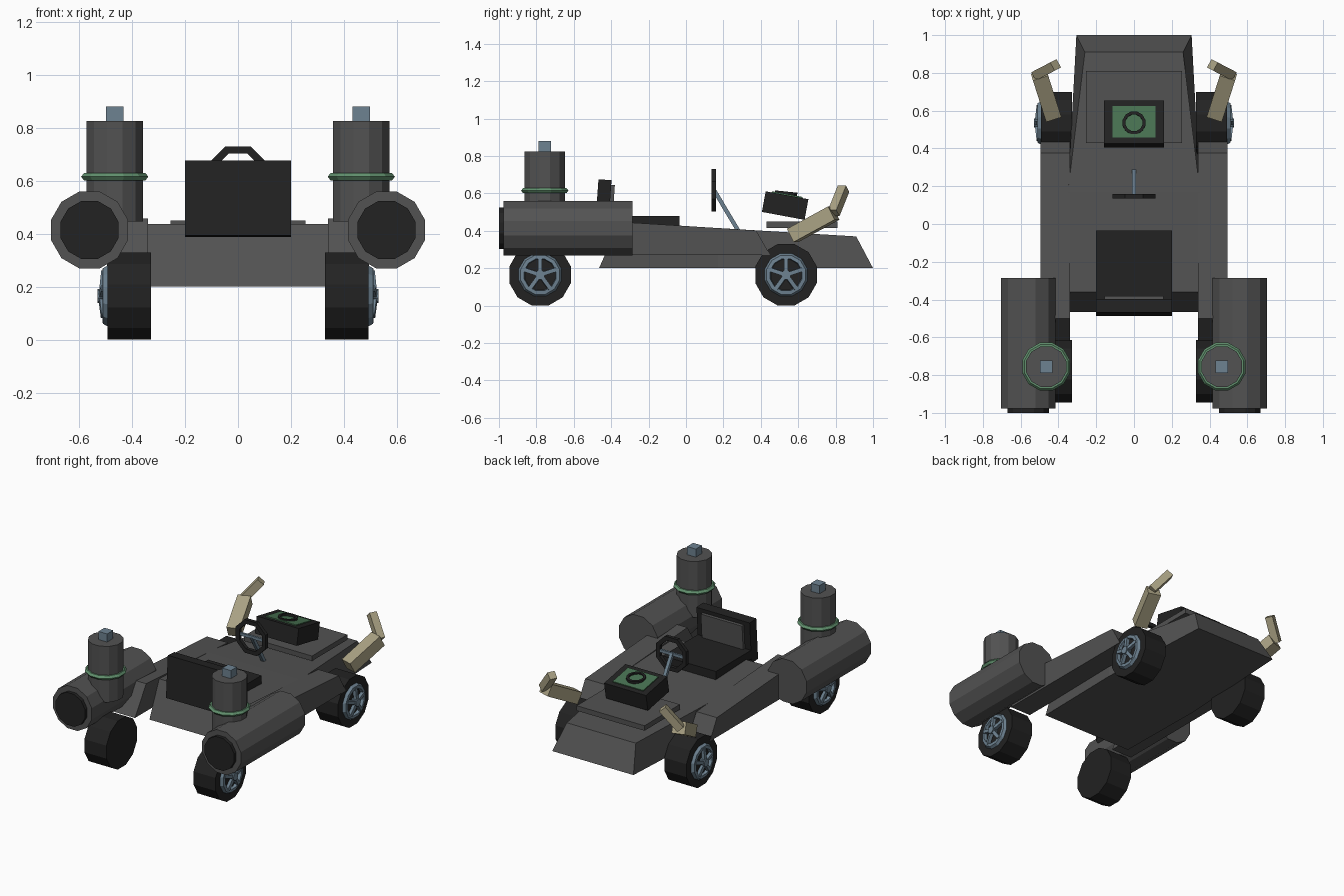
import bpy, bmesh, math
from mathutils import Vector, Matrix

if "Cube" in bpy.data.objects:
    bpy.data.objects.remove(bpy.data.objects["Cube"])


def mat(name, rgb):
    m = bpy.data.materials.new(name)
    m.diffuse_color = (*rgb, 1)
    m.use_nodes = True
    m.node_tree.nodes["Principled BSDF"].inputs["Base Color"].default_value = m.diffuse_color
    return m


GREY = mat("dark_grey", (0.085, 0.085, 0.085))
BLACK = mat("black", (0.016, 0.016, 0.016))
STEEL = mat("steel_blue", (0.155, 0.225, 0.285))
TAN = mat("tan_metal", (0.40, 0.36, 0.23))
GREEN = mat("green", (0.065, 0.17, 0.085))
LIGHT_GREEN = mat("light_green", (0.12, 0.28, 0.155))


def finish(name, bm, material):
    bmesh.ops.recalc_face_normals(bm, faces=bm.faces)
    me = bpy.data.meshes.new(name)
    bm.to_mesh(me)
    bm.free()
    me.materials.append(material)
    ob = bpy.data.objects.new(name, me)
    bpy.context.collection.objects.link(ob)
    return ob


def box(name, centre, size, material, tilt=0.0):
    bm = bmesh.new()
    m = (Matrix.Translation(centre) @ Matrix.Rotation(math.radians(tilt), 4, 'X')
         @ Matrix.Diagonal((*size, 1)))
    bmesh.ops.create_cube(bm, size=1, matrix=m)
    return finish(name, bm, material)


def beam(name, a, b, w, h, material):
    """Rectangular bar from point a to point b."""
    a, b = Vector(a), Vector(b)
    d = b - a
    bm = bmesh.new()
    m = (Matrix.Translation((a + b) / 2) @ d.to_track_quat('Z', 'Y').to_matrix().to_4x4()
         @ Matrix.Diagonal((w, h, d.length, 1)))
    bmesh.ops.create_cube(bm, size=1, matrix=m)
    return finish(name, bm, material)


def cylinder(name, centre, r, length, axis, material, n=12):
    """Flat-sided cylinder, flats facing the axes."""
    rot = {'X': Matrix.Rotation(math.pi / 2, 4, 'Y'),
           'Y': Matrix.Rotation(math.pi / 2, 4, 'X'), 'Z': Matrix()}[axis]
    bm = bmesh.new()
    bmesh.ops.create_cone(bm, cap_ends=True, segments=n, radius1=r, radius2=r, depth=length,
                          matrix=Matrix.Translation(centre) @ rot @ Matrix.Rotation(math.pi / n, 4, 'Z'))
    return finish(name, bm, material)


def ring(name, centre, profile, rot, material, n=12):
    """Closed (radius, height) profile swept round the local z axis."""
    bm = bmesh.new()
    rows = []
    for i in range(n):
        a = 2 * math.pi * (i + 0.5) / n
        rows.append([bm.verts.new((r * math.cos(a), r * math.sin(a), h)) for r, h in profile])
    k = len(profile)
    for i in range(n):
        p, q = rows[i], rows[(i + 1) % n]
        for j in range(k):
            bm.faces.new((p[j], q[j], q[(j + 1) % k], p[(j + 1) % k]))
    bm.transform(Matrix.Translation(centre) @ rot)
    return finish(name, bm, material)


def loft(name, sections, material):
    """Join matching cross-sections into one closed solid."""
    bm = bmesh.new()
    rows = [[bm.verts.new(p) for p in s] for s in sections]
    k = len(rows[0])
    for p, q in zip(rows, rows[1:]):
        for j in range(k):
            bm.faces.new((p[j], p[(j + 1) % k], q[(j + 1) % k], q[j]))
    bm.faces.new(rows[0])
    bm.faces.new(rows[-1])
    return finish(name, bm, material)


def body_section(yb, zb, wb, yt, zt, wt):
    return [(-wb, yb, zb), (wb, yb, zb), (wt, yt, zt), (-wt, yt, zt)]


# chassis: sloped nose and tail
loft("chassis", [body_section(-0.465, 0.20, 0.34, -0.36, 0.437, 0.34),
                 body_section(0.17, 0.20, 0.35, 0.17, 0.415, 0.35),
                 body_section(1.0, 0.20, 0.305, 0.91, 0.37, 0.26)], GREY)
box("hood_plate", (0, 0.62, 0.432), (0.51, 0.38, 0.034), GREY)

# engine block with green lid and round cap, leaning forward
TILT = -10.5
box("engine_block", (0, 0.53, 0.535), (0.315, 0.232, 0.112), BLACK, TILT)
box("engine_lid", (0, 0.541, 0.592), (0.23, 0.168, 0.009), GREEN, TILT)
ring("engine_cap_ring", (0, 0.535, 0.60),
     [(0.062, -0.008), (0.062, 0.01), (0.046, 0.01), (0.046, -0.008)],
     Matrix.Rotation(math.radians(-6), 4, 'X'), BLACK)

# seat
box("seat_base", (0, -0.235, 0.45), (0.40, 0.40, 0.06), BLACK)
box("seat_back", (0, -0.443, 0.532), (0.40, 0.07, 0.283), BLACK, -4)
box("seat_back_cushion", (0, -0.402, 0.55), (0.31, 0.03, 0.19), GREY, -4)

# steering wheel and column
ring("steering_wheel", (0, 0.148, 0.617),
     [(0.122, -0.012), (0.122, 0.012), (0.092, 0.012), (0.092, -0.012)],
     Matrix.Rotation(math.pi / 2, 4, 'X'), BLACK, 8)
beam("steering_column", (0, 0.15, 0.617), (0, 0.28, 0.40), 0.022, 0.022, STEEL)
box("steering_crossbar", (0, 0.15, 0.617), (0.19, 0.014, 0.02), STEEL)

for s, side in ((-1, "left"), (1, "right")):
    # side pod between the wheels
    profile = [(0.45, 0.27), (0.375, 0.402), (-0.50, 0.457), (-0.62, 0.27)]
    loft(f"{side}_side_pod", [[(s * x, y, z) for y, z in profile] for x in (0.34, 0.495)], GREY)

    # rocket barrel with dark end cap
    cylinder(f"{side}_barrel", (s * 0.56, -0.632, 0.414), 0.15, 0.69, 'Y', GREY)
    cylinder(f"{side}_barrel_cap", (s * 0.56, -0.985, 0.414), 0.114, 0.03, 'Y', BLACK)

    # upright canister with band and knob
    cylinder(f"{side}_canister", (s * 0.465, -0.755, 0.635), 0.111, 0.38, 'Z', GREY)
    ring(f"{side}_canister_band", (s * 0.465, -0.755, 0.615),
         [(0.104, -0.014), (0.12, -0.014), (0.131, 0), (0.12, 0.014), (0.104, 0.014)],
         Matrix(), LIGHT_GREEN)
    box(f"{side}_canister_knob", (s * 0.465, -0.755, 0.845), (0.065, 0.065, 0.07), STEEL)

    # bent exhaust pipe
    beam(f"{side}_exhaust_lower", (s * 0.43, 0.57, 0.375), (s * 0.50, 0.79, 0.495), 0.085, 0.08, TAN)
    beam(f"{side}_exhaust_upper", (s * 0.515, 0.79, 0.495), (s * 0.415, 0.842, 0.625), 0.05, 0.05, TAN)

    # wheels: tyre, rim ring, spokes and hub
    for y, end in ((-0.78, "rear"), (0.535, "front")):
        name = f"{end}_{side}"
        cylinder(f"{name}_tyre", (s * 0.41, y, 0.165), 0.1705, 0.165, 'X', BLACK)
        ring(f"{name}_rim", (s * 0.49, y, 0.165),
             [(0.12, 0), (0.108, 0.02), (0.088, 0.022), (0.084, 0)],
             Matrix.Rotation(s * math.pi / 2, 4, 'Y'), STEEL)
        for i in range(5):
            a = 2 * math.pi * i / 5
            tip = (s * 0.505, y + 0.095 * math.sin(a), 0.165 + 0.095 * math.cos(a))
            beam(f"{name}_spoke_{i + 1}", (s * 0.515, y, 0.165), tip, 0.022, 0.022, STEEL)
        cylinder(f"{name}_hub", (s * 0.51, y, 0.165), 0.026, 0.04, 'X', STEEL, 10)
